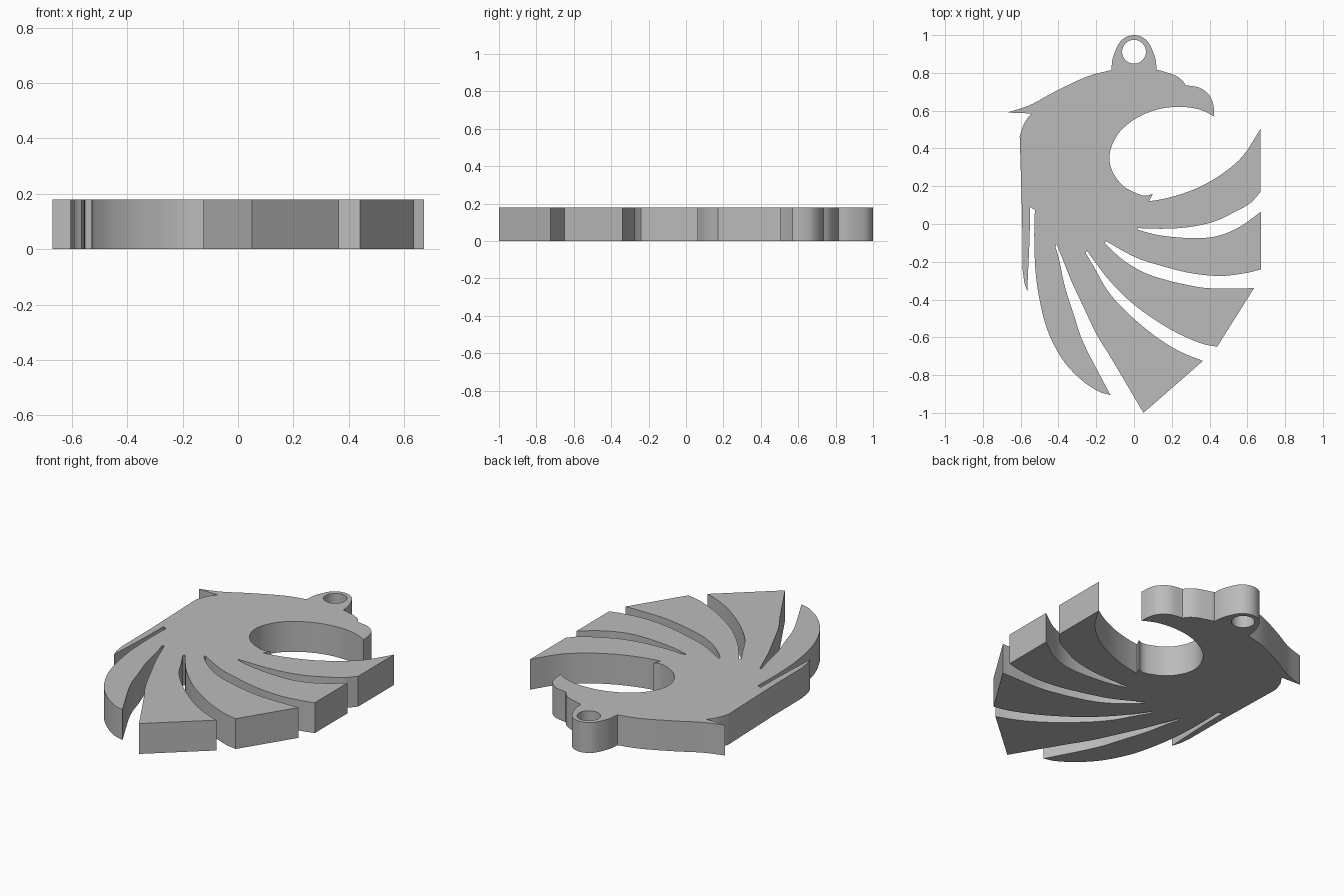
import bpy
import bmesh
import math
from mathutils import Vector

THICKNESS = 0.18

cube = bpy.data.objects.get("Cube")
if cube:
    bpy.data.objects.remove(cube, do_unlink=True)

grey = bpy.data.materials.new("plain grey")
grey.use_nodes = True
grey.diffuse_color = (0.5, 0.5, 0.5, 1)
grey.node_tree.nodes["Principled BSDF"].inputs["Base Color"].default_value = grey.diffuse_color


def smooth_run(points, steps=7):
    """Catmull-Rom curve through the points; its two ends stay sharp corners."""
    pts = [Vector(p) for p in points]
    if len(pts) < 3:
        return pts
    pts = [pts[0] * 2 - pts[1]] + pts + [pts[-1] * 2 - pts[-2]]
    result = []
    for a, b, c, d in zip(pts, pts[1:], pts[2:], pts[3:]):
        for i in range(steps):
            t = i / steps
            result.append((b * 2 + (c - a) * t + (a * 2 - b * 5 + c * 4 - d) * t ** 2
                           + (b * 3 - a - c * 3 + d) * t ** 3) / 2)
    return result + [pts[-2]]


def join_runs(*runs):
    """Chain smooth runs into one closed outline without repeated points."""
    outline = []
    for run in runs:
        for p in smooth_run(run):
            if not outline or (p - outline[-1]).length > 0.001:
                outline.append(p)
    if (outline[0] - outline[-1]).length < 0.001:
        outline.pop()
    return outline


def make_plate(name, *outlines):
    """Fill the outlines (later ones are holes) and thicken upward from the ground."""
    bm = bmesh.new()
    for outline in outlines:
        verts = [bm.verts.new((p.x, p.y, 0)) for p in outline]
        for a, b in zip(verts, verts[1:] + verts[:1]):
            bm.edges.new((a, b))
    bmesh.ops.triangle_fill(bm, edges=bm.edges[:], use_beauty=True, normal=(0, 0, 1))
    bm.normal_update()
    bmesh.ops.reverse_faces(bm, faces=[f for f in bm.faces if f.normal.z < 0])
    mesh = bpy.data.meshes.new(name)
    bm.to_mesh(mesh)
    bm.free()
    mesh.materials.append(grey)
    obj = bpy.data.objects.new(name, mesh)
    bpy.context.collection.objects.link(obj)
    solid = obj.modifiers.new("thickness", 'SOLIDIFY')
    solid.thickness = THICKNESS
    solid.offset = 1
    bpy.ops.object.select_all(action='DESELECT')
    obj.select_set(True)
    bpy.context.view_layer.objects.active = obj
    bpy.ops.object.modifier_apply(modifier=solid.name)
    bpy.ops.object.shade_smooth_by_angle(angle=math.radians(25))
    return obj


# Head: crest, brow, hooked beak and the round opening of the throat
crest = [(-.67, .59), (-.55, .63), (-.42, .7), (-.25, .78), (-.12, .815)]
brow = [(.13, .815), (.21, .79), (.25, .765), (.275, .735)]
beak = [(.275, .735), (.35, .72), (.4, .68), (.42, .63), (.425, .57)]
throat = [(.425, .57), (.35, .605), (.25, .62), (.14, .61), (.03, .57), (-.065, .5),
          (-.115, .42), (-.13, .345), (-.11, .27), (-.055, .2), (.02, .16),
          (.065, .15), (.1, .16)]

# Feathers, each with an upper and a lower edge, from the breast round to the back
breast_upper = [(.08, .12), (.165, .135), (.27, .165), (.375, .21), (.48, .275),
                (.58, .365), (.67, .505)]
breast_lower = [(.67, .17), (.615, .11), (.535, .065), (.43, .015), (.3, -.015),
                (.165, -.025), (.02, -.022)]
second_upper = [(.02, -.03), (.11, -.055), (.22, -.07), (.35, -.075), (.455, -.06),
                (.56, -.015), (.672, .065)]
second_lower = [(.672, -.24), (.59, -.26), (.455, -.275), (.3, -.26), (.14, -.22),
                (.005, -.175), (-.15, -.09)]
third_upper = [(-.155, -.1), (-.1, -.155), (-.03, -.21), (.06, -.26), (.165, -.295),
               (.27, -.32), (.4, -.34), (.635, -.34)]
third_lower = [(.44, -.65), (.35, -.63), (.215, -.57), (.085, -.49), (-.02, -.41),
               (-.125, -.305), (-.2, -.21), (-.25, -.14)]
fourth_upper = [(-.255, -.155), (-.205, -.24), (-.145, -.345), (-.065, -.44),
                (.05, -.545), (.165, -.63), (.265, -.685), (.365, -.725)]
fourth_lower = [(.05, -1), (-.115, -.72), (-.195, -.59), (-.26, -.455), (-.33, -.305),
                (-.38, -.18), (-.41, -.105)]
fifth_upper = [(-.416, -.12), (-.395, -.195), (-.365, -.335), (-.32, -.475),
               (-.265, -.635), (-.125, -.905)]
fifth_lower = [(-.125, -.905), (-.19, -.885), (-.285, -.82), (-.38, -.715),
               (-.455, -.57), (-.495, -.425), (-.52, -.265), (-.528, -.08), (-.525, .075)]

# Thin rear feather and the straight nape up to the crest
rear_inner = [(-.55, .09), (-.553, -.08), (-.56, -.24), (-.565, -.355)]
rear_outer = [(-.565, -.355), (-.58, -.31), (-.59, -.24)]
nape = [(-.592, .03), (-.605, .465)]
nape_curve = [(-.605, .465), (-.585, .525), (-.56, .565), (-.54, .585)]

make_plate("pendant_body", join_runs(
    crest, brow, beak, throat,
    breast_upper, breast_lower, second_upper, second_lower,
    third_upper, third_lower, fourth_upper, fourth_lower,
    fifth_upper, fifth_lower, rear_inner, rear_outer, nape, nape_curve))

# Hanging loop: an arch standing on the crest, with a round hole
arch = [(-.12, .815), (-.112, .88), (-.08, .955), (-.045, .988), (0, 1)]
arch += [(-x, y) for x, y in reversed(arch[:-1])]
hole = [Vector((.063 * math.cos(a), .912 + .063 * math.sin(a)))
        for a in (i * math.tau / 40 for i in range(40))]
make_plate("hanging_loop", join_runs(arch), hole)
